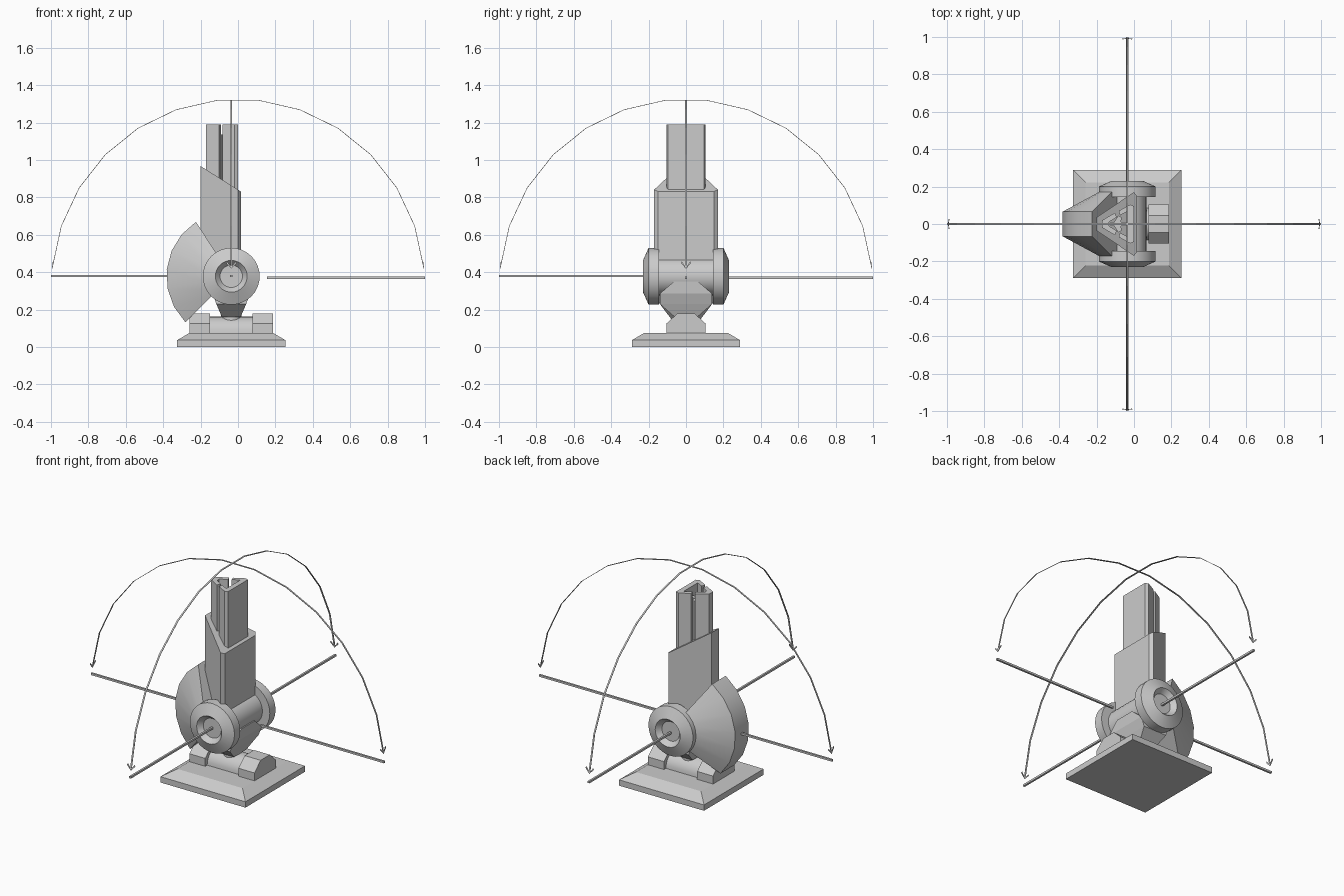
import bpy, bmesh, math
from mathutils import Vector

if "Cube" in bpy.data.objects:
    bpy.data.objects.remove(bpy.data.objects["Cube"])

CX, PZ = -0.036, 0.378          # pivot axis position
grey = bpy.data.materials.new("plain_grey")
grey.diffuse_color = (0.6, 0.6, 0.6, 1)
grey.use_nodes = True
grey.node_tree.nodes["Principled BSDF"].inputs["Base Color"].default_value = grey.diffuse_color


def finish(name, bm, smooth=False):
    bmesh.ops.remove_doubles(bm, verts=bm.verts, dist=1e-5)
    bmesh.ops.recalc_face_normals(bm, faces=bm.faces)
    me = bpy.data.meshes.new(name)
    bm.to_mesh(me)
    bm.free()
    me.materials.append(grey)
    ob = bpy.data.objects.new(name, me)
    bpy.context.collection.objects.link(ob)
    if smooth:
        bpy.ops.object.select_all(action='DESELECT')
        ob.select_set(True)
        bpy.context.view_layer.objects.active = ob
        bpy.ops.object.shade_smooth_by_angle(angle=math.radians(25))
    return ob


def loft(name, rings, smooth=False, cap=True):
    """Join successive closed rings of points."""
    bm = bmesh.new()
    vs = [[bm.verts.new(p) for p in r] for r in rings]
    n = len(rings[0])
    for a, b in zip(vs, vs[1:]):
        for i in range(n):
            j = (i + 1) % n
            bm.faces.new((a[i], a[j], b[j], b[i]))
    if cap:
        bm.faces.new(vs[0][::-1])
        bm.faces.new(vs[-1])
    return finish(name, bm, smooth)


def bar_x(name, yz, x0, x1, smooth=False):
    return loft(name, [[(x, y, z) for y, z in yz] for x in (x0, x1)], smooth)


def lathe_y(name, prof, side=1, n=32):
    """Spin (radius, y) rings about the pivot axis."""
    rings = [[(CX + r * math.cos(2 * math.pi * i / n), side * y,
               PZ + r * math.sin(2 * math.pi * i / n)) for i in range(n)]
             for r, y in prof]
    return loft(name, rings, True)


def mirrored(half):
    return half + [(x, -y) for x, y in reversed(half)]


# base plate with sloping top edge
def square(h, z):
    return [(CX + a * h, b * h, z) for a, b in ((-1, -1), (1, -1), (1, 1), (-1, 1))]


loft("base_plate", [square(.29, 0), square(.29, .036), square(.222, .076)])

# bearing blocks and the rounded shaft between them
block = [(-.105, .07), (-.105, .125), (-.045, .18), (.045, .18), (.105, .125), (.105, .07)]
bar_x("left_bearing_block", block, -.258, -.15)
bar_x("right_bearing_block", block, .077, .186)
shaft = [(.086 * math.cos(math.pi * i / 14), .076 + .086 * math.sin(math.pi * i / 14))
         for i in range(15)]
bar_x("bearing_shaft", shaft, -.16, .085, True)

# swivel neck and tapered cradle under the barrel
loft("swivel_neck", [[(CX + .055 * math.cos(math.pi * i / 10),
                       .055 * math.sin(math.pi * i / 10), z) for i in range(20)]
                     for z in (.1, .18)], True)
bm = bmesh.new()
for hx, hy, z in ((.105, .065, .35), (.1, .14, .285), (.08, .14, .23), (.05, .06, .16)):
    for sx in (-1, 1):
        for sy in (-1, 1):
            bm.verts.new((CX + sx * hx, sy * hy, z))
bmesh.ops.convex_hull(bm, input=bm.verts)
finish("cradle", bm)

# pivot barrel and end caps with a dished centre
lathe_y("pivot_barrel", [(.102, -.16), (.102, .16)])
for nm, s in (("front", -1), ("back", 1)):
    lathe_y(nm + "_pivot_cap", [(.1, .144), (.152, .144), (.152, .2), (.085, .23),
                                (.06, .2), (.058, .2)], s)

# curved rear guard: tapered section swept about the pivot
sec = mirrored([(.05, .172), (.15, .172), (.347, .066)])
sec = [(.05, .172), (.15, .172), (.347, .066), (.347, -.066), (.15, -.172), (.05, -.172)]
rings = []
for i in range(7):
    a = math.radians(123 + 102 * i / 6)
    rings.append([(CX + r * math.cos(a), y, PZ + r * math.sin(a)) for r, y in sec])
loft("curved_guard", rings, True)

# arm sleeve: triangular section with slanted top
tri = mirrored([(-.2, .036), (0, .17), (.015, .15)])
loft("arm_sleeve", [[(x, y, .41) for x, y in tri],
                    [(x, y, .967 - (x + .2) * .63) for x, y in tri]])


# slotted triangular mast
def mast_part(name, pts, top):
    loft(name, [[(x, y, z) for x, y in pts] for z in (.75, top)])


mast_part("mast_plate", [(0, -.095), (0, .095), (-.02, .104), (-.082, .07), (-.075, .046),
                         (-.032, .068), (-.032, -.068), (-.075, -.046), (-.082, -.07),
                         (-.02, -.104)], 1.19)
mast_part("mast_nose", [(-.17, .02), (-.102, .06), (-.092, .036), (-.135, .01),
                        (-.135, -.01), (-.092, -.036), (-.102, -.06), (-.17, -.02)], 1.19)
mast_part("mast_core", [(-.14, .012), (-.105, .012), (-.085, .045), (-.065, .035), (-.07, .012),
                        (-.02, .012), (-.02, -.012), (-.07, -.012), (-.065, -.035),
                        (-.085, -.045), (-.105, -.012), (-.14, -.012)], 1.135)


# axis rods
def rod(name, p, q, r=.006):
    p, q = Vector(p), Vector(q)
    d = (q - p).normalized()
    s = d.cross(Vector((0, 0, 1)))
    t = Vector((0, 0, 1))
    loft(name, [[e + s * a * r + t * b * r for a, b in ((-1, -1), (1, -1), (1, 1), (-1, 1))]
                for e in (p, q)])


rod("left_axis_rod", (-1, 0, .38), (-.3, 0, .38))
rod("right_axis_rod", (.155, 0, .37), (1, 0, .37))
rod("front_axis_rod", (CX, -1, .38), (CX, -.2, .38))
rod("back_axis_rod", (CX, .2, .37), (CX, 1, .37))


# motion arcs: thin ribbons with open arrowheads
def arc(name, place):
    R, cz, w, n = .997, .328, .005, 13
    bm = bmesh.new()

    def pt(a, off):
        return bm.verts.new(place(R * math.sin(a), off, cz + R * math.cos(a)))
    end = math.radians(84.3)
    prev = None
    for i in range(n + 1):
        a = -end + 2 * end * i / n
        cur = (pt(a, -w), pt(a, w))
        if prev:
            bm.faces.new((prev[0], prev[1], cur[1], cur[0]))
        prev = cur
    for s in (-1, 1):
        for k in (-1, 1):
            bm.faces.new((pt(s * end, 0), pt(s * (end + .008), 0),
                          pt(s * (end - .022), k * .028), pt(s * (end - .03), k * .023)))
    ob = finish(name, bm)
    m = ob.modifiers.new("thickness", 'SOLIDIFY')
    m.thickness = .003
    m.offset = 0


arc("side_motion_arc", lambda u, o, z: (u, o, z))
arc("front_back_motion_arc", lambda u, o, z: (CX + o, u, z))
